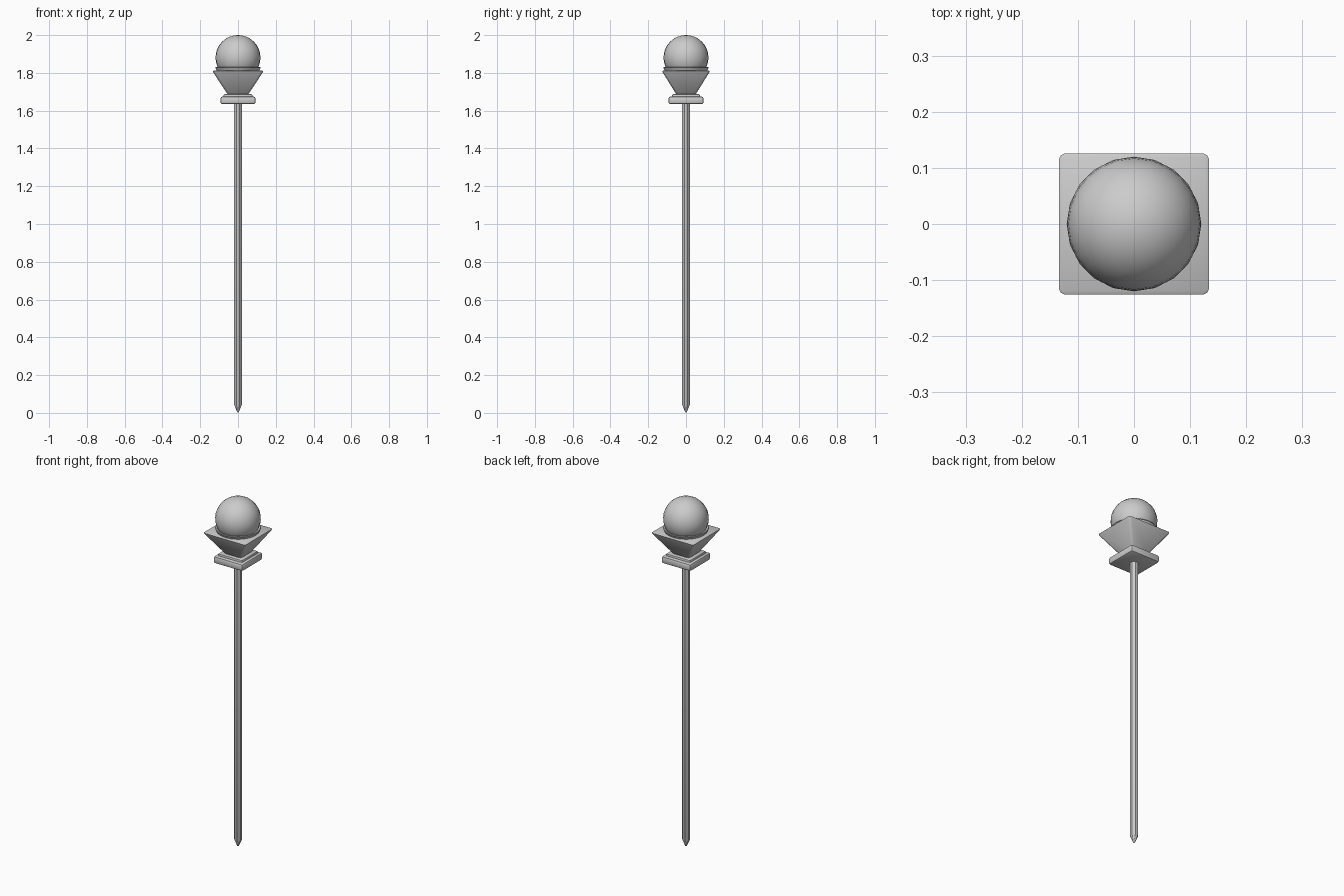
import bpy, bmesh, math

if "Cube" in bpy.data.objects:
    bpy.data.objects.remove(bpy.data.objects["Cube"])


def finish(bm, name, angle=35):
    bmesh.ops.recalc_face_normals(bm, faces=bm.faces)
    me = bpy.data.meshes.new(name)
    bm.to_mesh(me)
    bm.free()
    ob = bpy.data.objects.new(name, me)
    bpy.context.collection.objects.link(ob)
    bpy.ops.object.select_all(action='DESELECT')
    ob.select_set(True)
    bpy.context.view_layer.objects.active = ob
    bpy.ops.object.shade_smooth_by_angle(angle=math.radians(angle))
    return ob


def block(name, z0, z1, bottom, top, bevel):
    """Bevelled box whose bottom and top half-sizes (x, y) may differ."""
    bm = bmesh.new()
    bmesh.ops.create_cube(bm, size=2)
    for v in bm.verts:
        hx, hy = top if v.co.z > 0 else bottom
        v.co = (v.co.x * hx, v.co.y * hy, z1 if v.co.z > 0 else z0)
    bmesh.ops.bevel(bm, geom=bm.edges[:], offset=bevel, segments=2,
                    profile=0.5, affect='EDGES')
    return finish(bm, name)


def lathe(name, profile, sides, turn=0.0, angle=35):
    """Turn an (r, z) profile round the z axis."""
    bm = bmesh.new()
    vs = [bm.verts.new((r * math.cos(turn), r * math.sin(turn), z)) for r, z in profile]
    es = [bm.edges.new(p) for p in zip(vs, vs[1:])]
    bmesh.ops.spin(bm, geom=vs + es, cent=(0, 0, 0), axis=(0, 0, 1),
                   angle=math.tau, steps=sides, use_duplicate=False)
    bmesh.ops.remove_doubles(bm, verts=bm.verts, dist=1e-5)
    return finish(bm, name, angle)


# Pointed eight-sided rod
lathe("rod", [(0, 0), (0.005, 0.004), (0.0225, 0.045), (0.0225, 1.65), (0, 1.65)],
      8, math.pi / 8, 30)

# Square base plate with a thin step on top
block("base_plate", 1.634, 1.675, (0.093, 0.093), (0.093, 0.093), 0.011)
block("base_step", 1.665, 1.687, (0.076, 0.073), (0.076, 0.073), 0.005)

# Flaring square cup
block("cup", 1.675, 1.813, (0.047, 0.044), (0.138, 0.13), 0.011)

# Thin flared collar under the ball
lathe("collar", [(0.09, 1.808), (0.11, 1.808), (0.113, 1.815), (0.12, 1.828),
                 (0.118, 1.832), (0.10, 1.826)], 20)

# Ball
bm = bmesh.new()
bmesh.ops.create_uvsphere(bm, u_segments=24, v_segments=16, radius=0.119)
bmesh.ops.translate(bm, verts=bm.verts, vec=(0, 0, 1.881))
finish(bm, "ball", 60)
